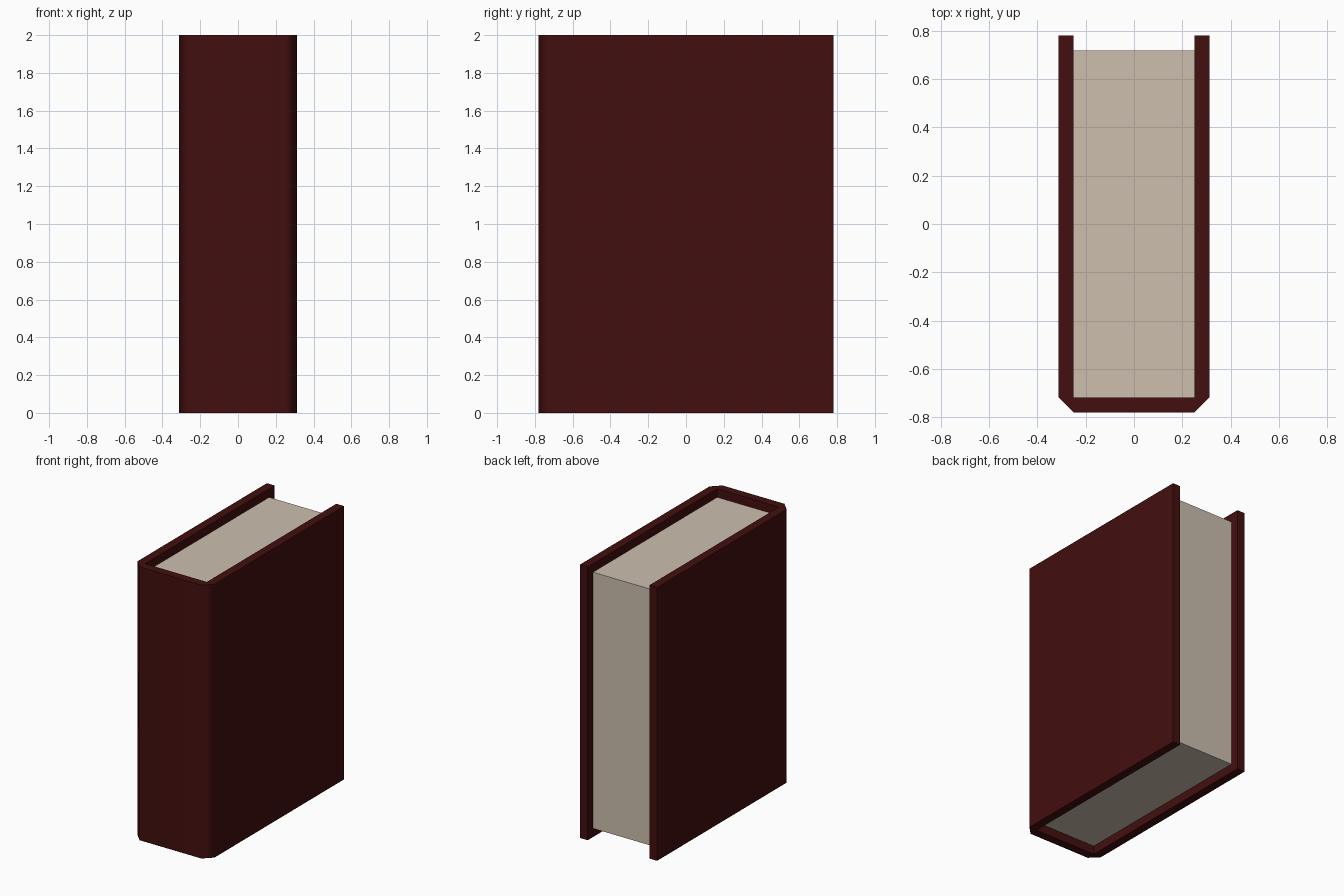
import bpy, bmesh, math

cube = bpy.data.objects.get("Cube")
if cube:
    bpy.data.objects.remove(cube, do_unlink=True)

HEIGHT = 2.0
T = 0.0625            # board thickness, also the inset of the pages
HALF_W = 0.3125
HALF_D = 0.78


def make_material(name, rgb):
    mat = bpy.data.materials.new(name)
    mat.use_nodes = True
    color = (*rgb, 1.0)
    mat.diffuse_color = color
    bsdf = next(n for n in mat.node_tree.nodes if n.type == 'BSDF_PRINCIPLED')
    bsdf.inputs["Base Color"].default_value = color
    return mat


def extrude_profile(name, points, z0, z1, mat):
    """Upright prism from a flat outline."""
    bm = bmesh.new()
    face = bm.faces.new([bm.verts.new((x, y, z0)) for x, y in points])
    res = bmesh.ops.extrude_face_region(bm, geom=[face], use_keep_orig=True)
    top = [g for g in res["geom"] if isinstance(g, bmesh.types.BMVert)]
    bmesh.ops.translate(bm, verts=top, vec=(0, 0, z1 - z0))
    bmesh.ops.recalc_face_normals(bm, faces=bm.faces)
    mesh = bpy.data.meshes.new(name)
    bm.to_mesh(mesh)
    bm.free()
    mesh.materials.append(mat)
    obj = bpy.data.objects.new(name, mesh)
    bpy.context.collection.objects.link(obj)
    return obj


leather = make_material("dark_red_cover", (0.056, 0.0045, 0.0045))
paper = make_material("cream_paper", (0.61, 0.52, 0.43))

# Cover: U-shaped outline with a chamfered spine
inner_w = HALF_W - T
inner_d = HALF_D - T
half = [(inner_w, -HALF_D), (HALF_W, -inner_d), (HALF_W, HALF_D),
        (inner_w, HALF_D), (inner_w, -inner_d)]
outline = half + [(-x, y) for x, y in reversed(half)]
cover = extrude_profile("cover", outline, 0, HEIGHT, leather)

# Softly shaded spine corners, flat boards
bpy.ops.object.select_all(action='DESELECT')
cover.select_set(True)
bpy.context.view_layer.objects.active = cover
bpy.ops.object.shade_smooth_by_angle(angle=math.radians(50))
weighted = cover.modifiers.new("weighted_normals", 'WEIGHTED_NORMAL')
weighted.keep_sharp = True

# Page block, set in from the boards at top, bottom and open edge
corners = [(-inner_w, -inner_d), (inner_w, -inner_d),
           (inner_w, inner_d), (-inner_w, inner_d)]
extrude_profile("pages", corners, T, HEIGHT - T, paper)
